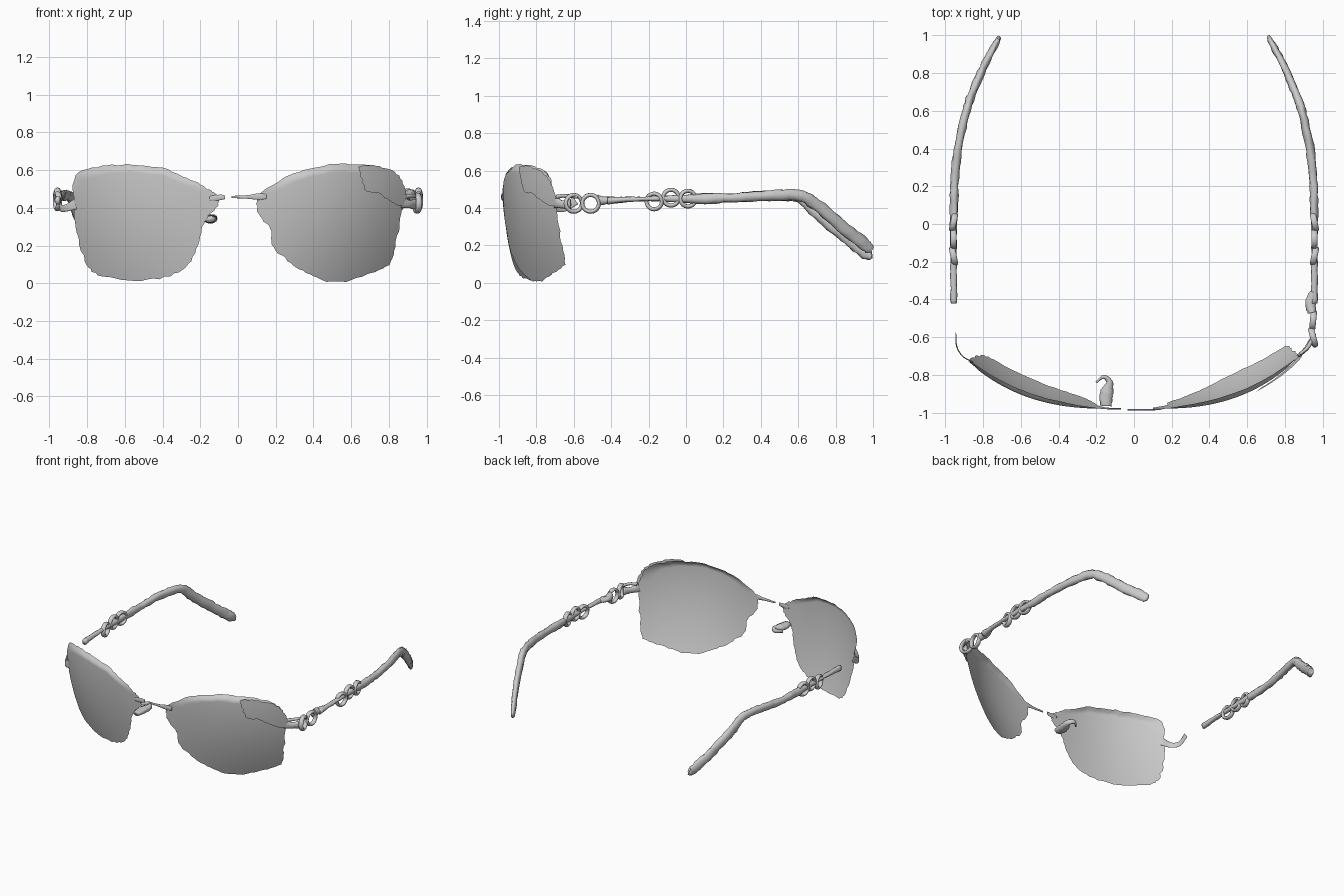
import bpy
import math
import random
from mathutils import Vector

random.seed(4)
cube = bpy.data.objects.get("Cube")
if cube:
    bpy.data.objects.remove(cube, do_unlink=True)

# One plain grey for everything
grey = bpy.data.materials.new("plain grey")
grey.use_nodes = True
colour = (0.6, 0.6, 0.6, 1)
grey.diffuse_color = colour
grey.node_tree.nodes["Principled BSDF"].inputs["Base Color"].default_value = colour


def make_object(name, verts, faces):
    mesh = bpy.data.meshes.new(name)
    mesh.from_pydata(verts, [], faces)
    mesh.materials.append(grey)
    mesh.shade_smooth()
    obj = bpy.data.objects.new(name, mesh)
    bpy.context.collection.objects.link(obj)
    return obj


def spline(points, steps, closed=False):
    """Catmull-Rom samples through points of any dimension."""
    n = len(points)
    pick = (lambda i: points[i % n]) if closed else (lambda i: points[min(max(i, 0), n - 1)])
    out = []
    for i in range(n if closed else n - 1):
        for s in range(steps):
            t = s / steps
            out.append([
                b + t / 2 * (c - a + t * (2 * a - 5 * b + 4 * c - d + t * (3 * (b - c) + d - a)))
                for a, b, c, d in zip(pick(i - 1), pick(i), pick(i + 1), pick(i + 2))])
    if not closed:
        out.append(list(points[-1]))
    return out


def lens_depth(x, z):
    """Wraps back towards the temple and tucks back towards the bottom."""
    wrap, lean = (0.41, 0.16) if x > 0 else (0.37, 0.11)
    x = abs(x)
    tuck = max(0, 1 - z / 0.62)
    return -0.985 + wrap * x ** 3 + (0.05 + lean * x) * tuck ** 2


def curved_sheet(name, outline, rings, forward=0, lip=0, rough=0.005):
    """Fills an outline with concentric rings laid on the lens curve."""
    rim = [Vector(p) for p in spline(outline, 6, closed=True)]
    centre = sum(rim, Vector((0, 0))) / len(rim)
    rim = [p + (p - centre).normalized() * random.uniform(-rough, rough) for p in rim]
    n = len(rim)
    verts = [(centre.x, lens_depth(*centre) - forward, centre.y)]
    for k in range(1, rings + 1):
        r = math.sin(k / rings * math.pi / 2)
        for p in rim:
            q = centre.lerp(p, r)
            roll = lip * max(0, p.y - 0.5) * max(0, r - 0.9)
            verts.append((q.x, lens_depth(*q) - forward + roll, q.y))
    faces = [(0, 1 + i, 1 + (i + 1) % n) for i in range(n)]
    for k in range(rings - 1):
        a = 1 + k * n
        for i in range(n):
            j = (i + 1) % n
            faces.append((a + i, a + n + i, a + n + j, a + j))
    return make_object(name, verts, faces)


def tube(name, path, steps=6, sides=10, rough=0.0):
    """Path rows are x, y, z, half width, half height."""
    rows = spline(path, steps)
    pts = [Vector(r[:3]) for r in rows]
    verts, faces = [], []
    for i, row in enumerate(rows):
        along = (pts[min(i + 1, len(pts) - 1)] - pts[max(i - 1, 0)]).normalized()
        side = along.cross(Vector((0, 0, 1))).normalized()
        up = side.cross(along)
        for s in range(sides):
            a = math.tau * s / sides
            k = 1 + random.uniform(-rough, rough)
            verts.append(pts[i] + side * row[3] * k * math.cos(a) + up * row[4] * k * math.sin(a))
    for i in range(len(rows) - 1):
        for s in range(sides):
            t = (s + 1) % sides
            faces.append((i * sides + s, i * sides + t, (i + 1) * sides + t, (i + 1) * sides + s))
    last = len(verts) - sides
    faces += [tuple(reversed(range(sides))), tuple(range(last, last + sides))]
    return make_object(name, verts, faces)


def link_ring(name, x, y, z, radius, turn):
    """Open chain link standing in the temple's plane."""
    bpy.ops.mesh.primitive_torus_add(
        location=(x, y, z), rotation=(0, math.pi / 2, turn), major_radius=radius,
        minor_radius=0.011, major_segments=20, minor_segments=8)
    obj = bpy.context.object
    obj.name = name
    obj.scale.z = 1.5
    obj.data.materials.append(grey)
    obj.data.shade_smooth()


# Lenses
left_outline = [
    (0.11, 0.475), (0.25, 0.56), (0.4, 0.615), (0.57, 0.632), (0.72, 0.62), (0.82, 0.585),
    (0.865, 0.5), (0.87, 0.4), (0.84, 0.22), (0.8, 0.1), (0.68, 0.045), (0.52, 0.004),
    (0.38, 0.045), (0.28, 0.11), (0.19, 0.19), (0.17, 0.29), (0.11, 0.36), (0.1, 0.42)]
right_outline = [
    (-0.1, 0.465), (-0.16, 0.5), (-0.25, 0.55), (-0.4, 0.61), (-0.56, 0.63), (-0.72, 0.62),
    (-0.86, 0.575), (-0.87, 0.45), (-0.86, 0.3), (-0.81, 0.12), (-0.74, 0.045), (-0.55, 0.015),
    (-0.36, 0.04), (-0.25, 0.12), (-0.2, 0.25), (-0.17, 0.34), (-0.115, 0.4), (-0.1, 0.44)]
curved_sheet("left_lens", left_outline, 14, lip=2)
curved_sheet("right_lens", right_outline, 14, lip=2)

# Raised layer over the outer top corner of the left lens
corner = [
    (0.65, 0.625), (0.655, 0.56), (0.68, 0.49), (0.75, 0.475), (0.8, 0.44),
    (0.875, 0.41), (0.885, 0.5), (0.84, 0.58), (0.75, 0.62)]
curved_sheet("left_corner_layer", corner, 6, forward=0.016, rough=0.006)

# Bridge halves
tube("left_bridge", [(-0.035, -0.985, 0.458, 0.003, 0.006), (0.05, -0.985, 0.458, 0.004, 0.01),
                     (0.11, -0.984, 0.46, 0.004, 0.018), (0.15, -0.982, 0.46, 0.002, 0.012)])
tube("right_bridge", [(-0.07, -0.98, 0.458, 0.003, 0.012), (-0.11, -0.981, 0.454, 0.004, 0.016),
                      (-0.15, -0.98, 0.45, 0.002, 0.012)])

# Nose pad arm
tube("nose_pad", [
    (-0.15, -0.965, 0.34, 0.03, 0.018), (-0.145, -0.9, 0.34, 0.035, 0.022),
    (-0.13, -0.84, 0.345, 0.018, 0.02), (-0.16, -0.81, 0.35, 0.01, 0.015),
    (-0.2, -0.84, 0.345, 0.005, 0.01)], rough=0.1)

# Temples: slim middle, thicker ear piece bending down and inwards
for name, side, drop in (("left_temple", 1, 0), ("right_temple", -1, 0.04)):
    path = [(0.955, -0.42, 0.44, 0.018, 0.02), (0.957, -0.25, 0.448, 0.017, 0.012),
            (0.957, -0.1, 0.45, 0.016, 0.016), (0.955, 0.1, 0.45, 0.022, 0.028),
            (0.95, 0.25, 0.455, 0.022, 0.024), (0.93, 0.42, 0.465, 0.023, 0.028),
            (0.89, 0.6, 0.468 - drop / 4, 0.022, 0.03), (0.855, 0.7, 0.415 - drop, 0.022, 0.034),
            (0.79, 0.85, 0.29 - drop, 0.02, 0.034), (0.73, 0.96, 0.2 - drop, 0.016, 0.034),
            (0.715, 0.992, 0.175 - drop / 2, 0.009, 0.02)]
    tube(name, [(side * p[0], *p[1:]) for p in path], rough=0.16)
    for i, (y, z) in enumerate(((-0.17, 0.435), (-0.08, 0.455), (0.01, 0.45))):
        link_ring(f"{name}_link_{i + 1}", side * 0.957, y, z, 0.042, side * 0.2 * (i - 1))

# Left hinge, joined to its temple by links
tube("left_hinge", [
    (0.87, -0.7, 0.43, 0.008, 0.03), (0.91, -0.665, 0.42, 0.012, 0.022),
    (0.94, -0.62, 0.42, 0.014, 0.03)], rough=0.1)
tube("left_hinge_upper_arm", [
    (0.88, -0.69, 0.46, 0.008, 0.012), (0.925, -0.65, 0.465, 0.01, 0.01),
    (0.955, -0.58, 0.46, 0.012, 0.01)], rough=0.1)
for i, y in enumerate((-0.6, -0.51)):
    link_ring(f"left_hinge_link_{i + 1}", 0.95, y, 0.425, 0.045, 0.25 - 0.35 * i)
tube("left_hinge_end", [(0.945, -0.47, 0.44, 0.022, 0.03), (0.935, -0.42, 0.44, 0.028, 0.02),
                        (0.95, -0.36, 0.445, 0.018, 0.014)], rough=0.1)

# Right hinge remnant: a thin curled strip
tube("right_hinge", [
    (-0.86, -0.73, 0.42, 0.003, 0.03), (-0.91, -0.7, 0.4, 0.003, 0.02),
    (-0.94, -0.65, 0.4, 0.003, 0.02), (-0.945, -0.59, 0.44, 0.003, 0.025)])
